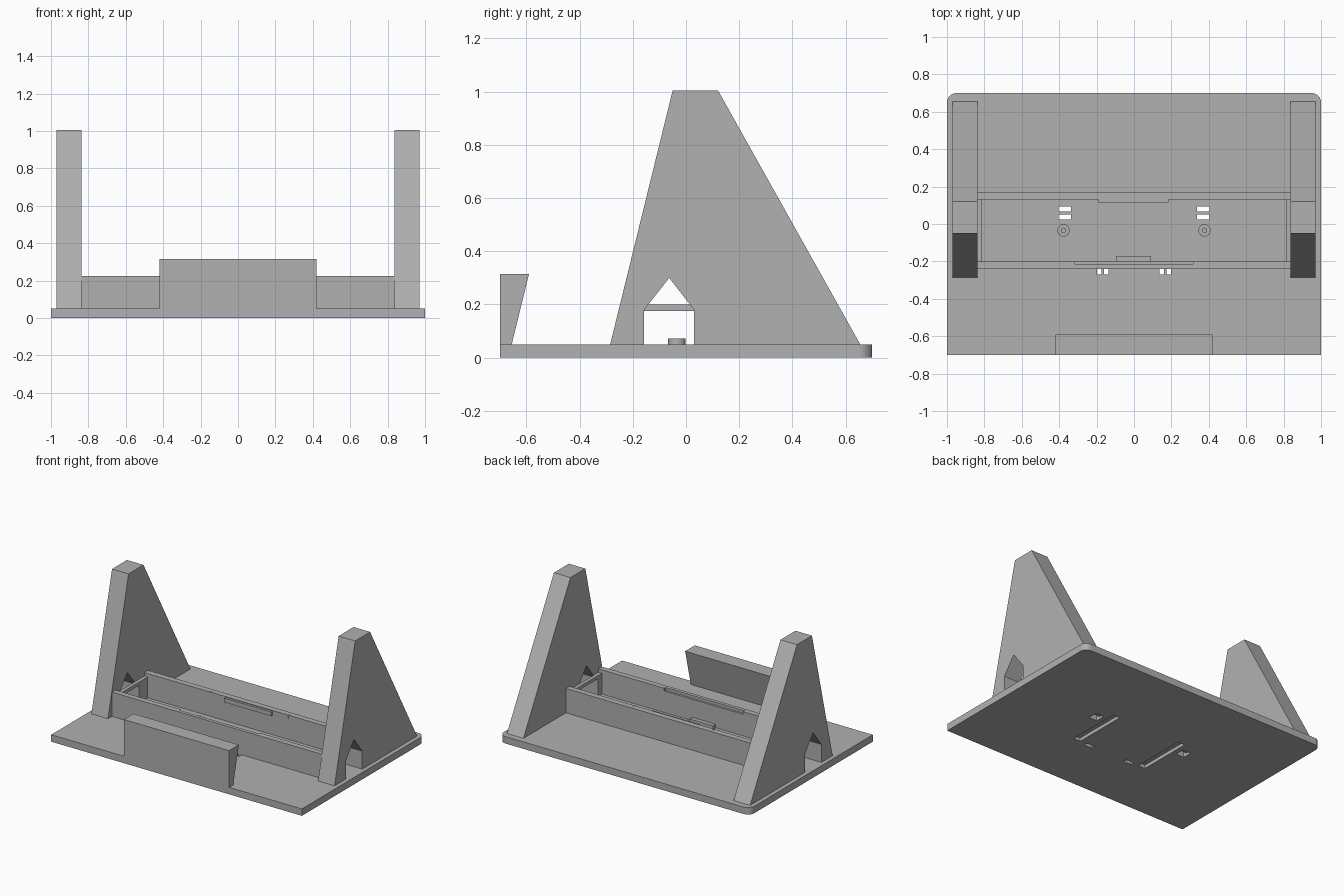
import bpy, bmesh, math
from mathutils import Vector

if "Cube" in bpy.data.objects:
    bpy.data.objects.remove(bpy.data.objects["Cube"])

grey = bpy.data.materials.new("grey plastic")
grey.diffuse_color = (0.44, 0.44, 0.44, 1)
grey.use_nodes = True
grey.node_tree.nodes["Principled BSDF"].inputs["Base Color"].default_value = grey.diffuse_color


def prism(name, outline, lo, hi, axis):
    """Extrude a 2D outline along x (outline is y,z) or z (outline is x,y)."""
    bm = bmesh.new()
    place = (lambda p, t: (t, *p)) if axis == 'x' else (lambda p, t: (*p, t))
    face = bm.faces.new([bm.verts.new(place(p, lo)) for p in outline])
    new = bmesh.ops.extrude_face_region(bm, geom=[face])["geom"]
    shift = Vector((hi - lo, 0, 0) if axis == 'x' else (0, 0, hi - lo))
    bmesh.ops.translate(bm, verts=[v for v in new if isinstance(v, bmesh.types.BMVert)], vec=shift)
    bmesh.ops.recalc_face_normals(bm, faces=bm.faces)
    mesh = bpy.data.meshes.new(name)
    bm.to_mesh(mesh)
    bm.free()
    mesh.materials.append(grey)
    obj = bpy.data.objects.new(name, mesh)
    bpy.context.collection.objects.link(obj)
    return obj


def box(name, x0, x1, y0, y1, z0, z1):
    return prism(name, [(x0, y0), (x1, y0), (x1, y1), (x0, y1)], z0, z1, 'z')


def disc(x, y, r, n=24):
    return [(x + r * math.cos(2 * math.pi * i / n), y + r * math.sin(2 * math.pi * i / n))
            for i in range(n)]


def cut(obj, cutters):
    for c in cutters:
        c.hide_render = True
        mod = obj.modifiers.new("cut", 'BOOLEAN')
        mod.operation, mod.solver, mod.object = 'DIFFERENCE', 'EXACT', c
    dg = bpy.context.evaluated_depsgraph_get()
    dg.update()
    mesh = bpy.data.meshes.new_from_object(obj.evaluated_get(dg))
    obj.modifiers.clear()
    obj.data = mesh
    for c in cutters:
        bpy.data.objects.remove(c)


# Base plate with rounded rear corners
r = 0.05
arc = [math.radians(a) for a in range(0, 91, 15)]
right = [(0.95 + r * math.cos(a), 0.65 + r * math.sin(a)) for a in arc]
base = prism("base_plate", [(-1, -0.7), (1, -0.7)] + right + [(-x, y) for x, y in reversed(right)],
             0, 0.05, 'z')

# Tie slots, cable holes and underside channels
holes = []
for s in (-1, 1):
    def slot(cx, w, y0, y1, z0, z1):
        holes.append(box("slot_cutter", s * cx - w / 2, s * cx + w / 2, y0, y1, z0, z1))
    slot(0.37, 0.065, 0.068, 0.094, -0.1, 0.1)
    slot(0.37, 0.065, 0.024, 0.050, -0.1, 0.1)
    slot(0.37, 0.065, 0.024, 0.094, -0.1, 0.02)
    slot(0.148, 0.024, -0.270, -0.240, -0.1, 0.1)
    slot(0.186, 0.024, -0.270, -0.240, -0.1, 0.1)
    slot(0.167, 0.062, -0.270, -0.240, -0.1, 0.02)
    slot(0.275, 0.055, -0.25, 0.15, -0.1, 0.025)
cut(base, holes)

# Front stop with sloped inner face
prism("front_stop", [(-0.7, 0.05), (-0.655, 0.05), (-0.59, 0.315), (-0.7, 0.315)],
      -0.42, 0.42, 'x')

house = [(-0.157, 0.03), (0.03, 0.03), (0.03, 0.18), (-0.063, 0.30), (-0.157, 0.18)]
for s, side in ((-1, "left"), (1, "right")):
    # Tapered side tower with a gabled opening
    a, b = sorted((s * 0.838, s * 0.97))
    tower = prism(side + "_tower", [(-0.285, 0.05), (0.655, 0.05), (0.12, 1.005), (-0.05, 1.005)],
                  a, b, 'x')
    cut(tower, [prism("gable_cutter", house, a - 0.1, b + 0.1, 'x')])
    # Tray end wall with a doorway
    a, b = sorted((s * 0.812, s * 0.838))
    end = box(side + "_tray_end", a, b, -0.2, 0.13, 0.05, 0.2)
    cut(end, [box("door_cutter", a - 0.1, b + 0.1, -0.157, 0.03, 0.03, 0.176)])
    # Hollow screw post
    post = prism(side + "_screw_post", disc(s * 0.377, -0.034, 0.033), 0.05, 0.072, 'z')
    cut(post, [prism("screw_cutter", disc(s * 0.377, -0.034, 0.012), 0.051, 0.1, 'z')])
    # Small pip on the rear wall
    prism(side + "_pip", disc(s * 0.315, 0.137, 0.009, 12), 0.2, 0.227, 'z')

# Tray walls, the front one with a shallow rebate
front = box("tray_front_wall", -0.838, 0.838, -0.24, -0.2, 0.05, 0.225)
cut(front, [box("rebate_cutter", -0.315, 0.315, -0.215, -0.1, 0.205, 0.3)])
box("tray_rear_wall", -0.838, 0.838, 0.13, 0.172, 0.05, 0.225)

# Retaining lips inside the tray
box("rear_lip", -0.19, 0.185, 0.114, 0.13, 0.19, 0.22)
box("front_lip", -0.097, 0.09, -0.2, -0.17, 0.05, 0.075)
